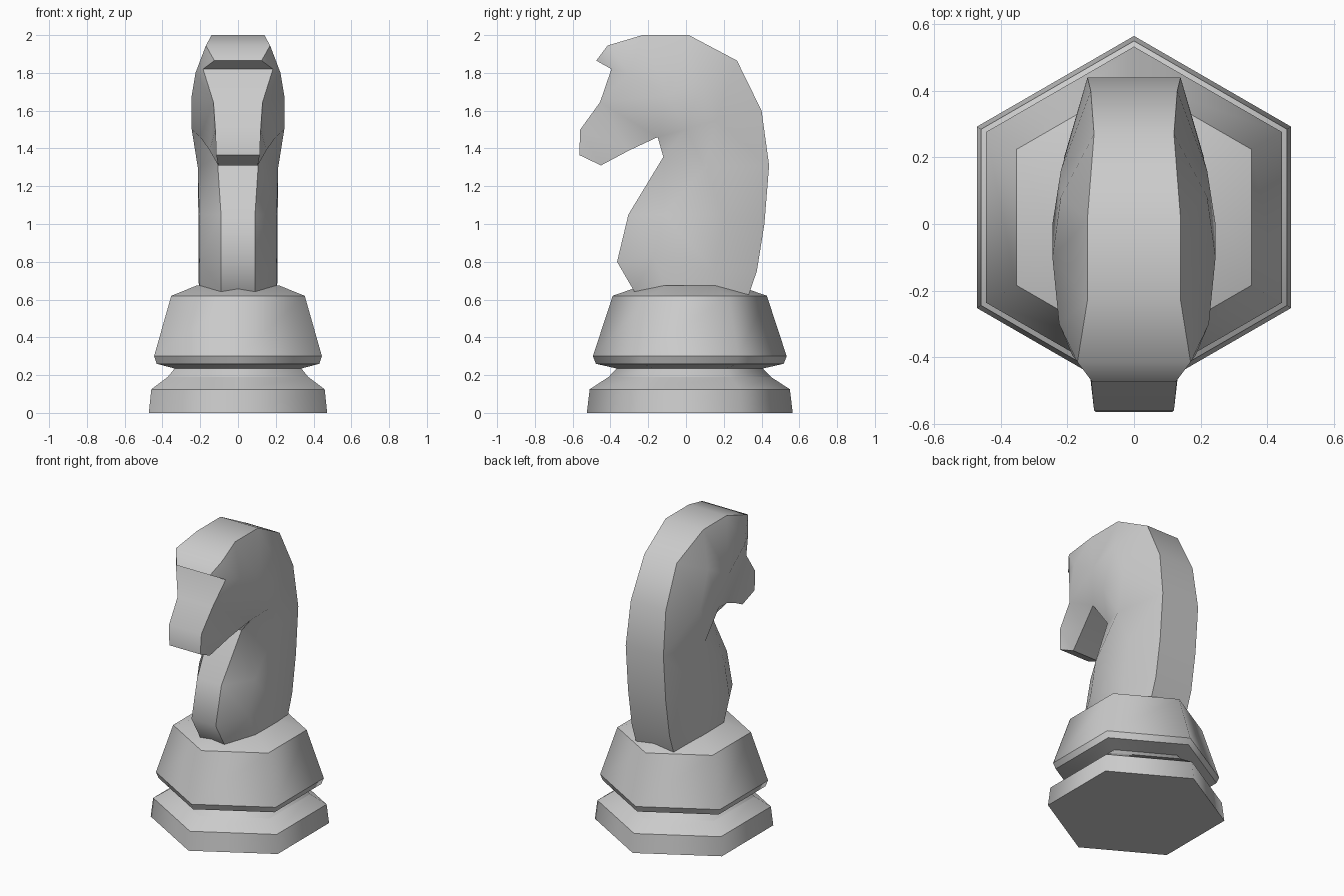
import bpy, bmesh, math
from mathutils import Vector
from mathutils.geometry import delaunay_2d_cdt

if "Cube" in bpy.data.objects:
    bpy.data.objects.remove(bpy.data.objects["Cube"])

GREY = (0.6, 0.6, 0.6, 1)
mat = bpy.data.materials.new("light grey")
mat.use_nodes = True
mat.diffuse_color = GREY
mat.node_tree.nodes["Principled BSDF"].inputs["Base Color"].default_value = GREY


def finish(bm, name, sharp_edges, angle):
    """Smooth the faces, keep the given and the steep edges sharp, and link the object."""
    bmesh.ops.recalc_face_normals(bm, faces=bm.faces[:])
    for f in bm.faces:
        f.smooth = True
    for e in bm.edges:
        steep = len(e.link_faces) == 2 and e.calc_face_angle(0) > math.radians(angle)
        e.smooth = not (e in sharp_edges or steep)
    mesh = bpy.data.meshes.new(name)
    bm.to_mesh(mesh)
    bm.free()
    mesh.materials.append(mat)
    obj = bpy.data.objects.new(name, mesh)
    bpy.context.collection.objects.link(obj)
    return obj


def ring_edges(bm, loop):
    return {bm.edges.get((a, b)) for a, b in zip(loop, loop[1:] + loop[:1])}


# Hexagonal pedestal: radius and height of each ring
PEDESTAL = [(0.545, 0), (0.53, 0.125), (0.43, 0.19), (0.387, 0.235),
            (0.497, 0.26), (0.513, 0.3), (0.408, 0.62), (0.25, 0.675)]
bm = bmesh.new()
rings = []
for r, z in PEDESTAL:
    angles = [math.pi / 2 + i * math.pi / 3 for i in range(6)]
    rings.append([bm.verts.new((r * math.cos(a), 0.02 + r * math.sin(a), z)) for a in angles])
for low, high in zip(rings, rings[1:]):
    for i in range(6):
        j = (i + 1) % 6
        bm.faces.new((low[i], low[j], high[j], high[i]))
bm.faces.new(rings[0])
bm.faces.new(rings[-1])
sharp = set()
for ring in rings[:-1]:
    sharp |= ring_edges(bm, ring)
finish(bm, "pedestal", sharp, 75)

# Horse outline: y, z and half width of the rim strip
OUTLINE = [(-0.24, 0.59, 0.09), (-0.275, 0.645, 0.09), (-0.365, 0.8, 0.09),
           (-0.305, 1.05, 0.09), (-0.12, 1.355, 0.11), (-0.15, 1.46, 0.2),
           (-0.3, 1.39, 0.15), (-0.45, 1.31, 0.105), (-0.565, 1.365, 0.115),
           (-0.56, 1.5, 0.12), (-0.455, 1.645, 0.13), (-0.395, 1.82, 0.185),
           (-0.475, 1.865, 0.125), (-0.415, 1.945, 0.17), (-0.23, 2.0, 0.14),
           (0.015, 2.0, 0.14), (0.27, 1.865, 0.12), (0.4, 1.6, 0.13),
           (0.44, 1.31, 0.14), (0.415, 1.0, 0.14), (0.375, 0.75, 0.14), (0.32, 0.59, 0.14)]
# Bulge of cheek, neck and chest
BULGE = [(-0.3, 1.8, 0.225), (-0.1, 1.68, 0.245), (0.0, 1.5, 0.245), (0.08, 1.78, 0.22),
         (0.16, 1.55, 0.22), (0.1, 1.3, 0.213), (0.2, 1.05, 0.21), (-0.12, 1.05, 0.205),
         (-0.17, 0.82, 0.205), (0.15, 0.75, 0.21), (-0.08, 0.6, 0.205), (0.14, 0.6, 0.205)]
points = OUTLINE + BULGE
n = len(OUTLINE)
border = [(i, (i + 1) % n) for i in range(n)]
coords, _, tris, origin, _, _ = delaunay_2d_cdt(
    [Vector((y, z)) for y, z, w in points], border, [], 1, 1e-5)

bm = bmesh.new()
loops = []
for side in (-1, 1):
    verts = [bm.verts.new((side * w, y, z)) for y, z, w in points]
    for tri in tris:
        bm.faces.new([verts[origin[i][0]] for i in tri])
    loops.append(verts[:n])
left, right = loops
for i, j in border:
    bm.faces.new((left[i], left[j], right[j], right[i]))
finish(bm, "horse_head", ring_edges(bm, left) | ring_edges(bm, right), 44)
